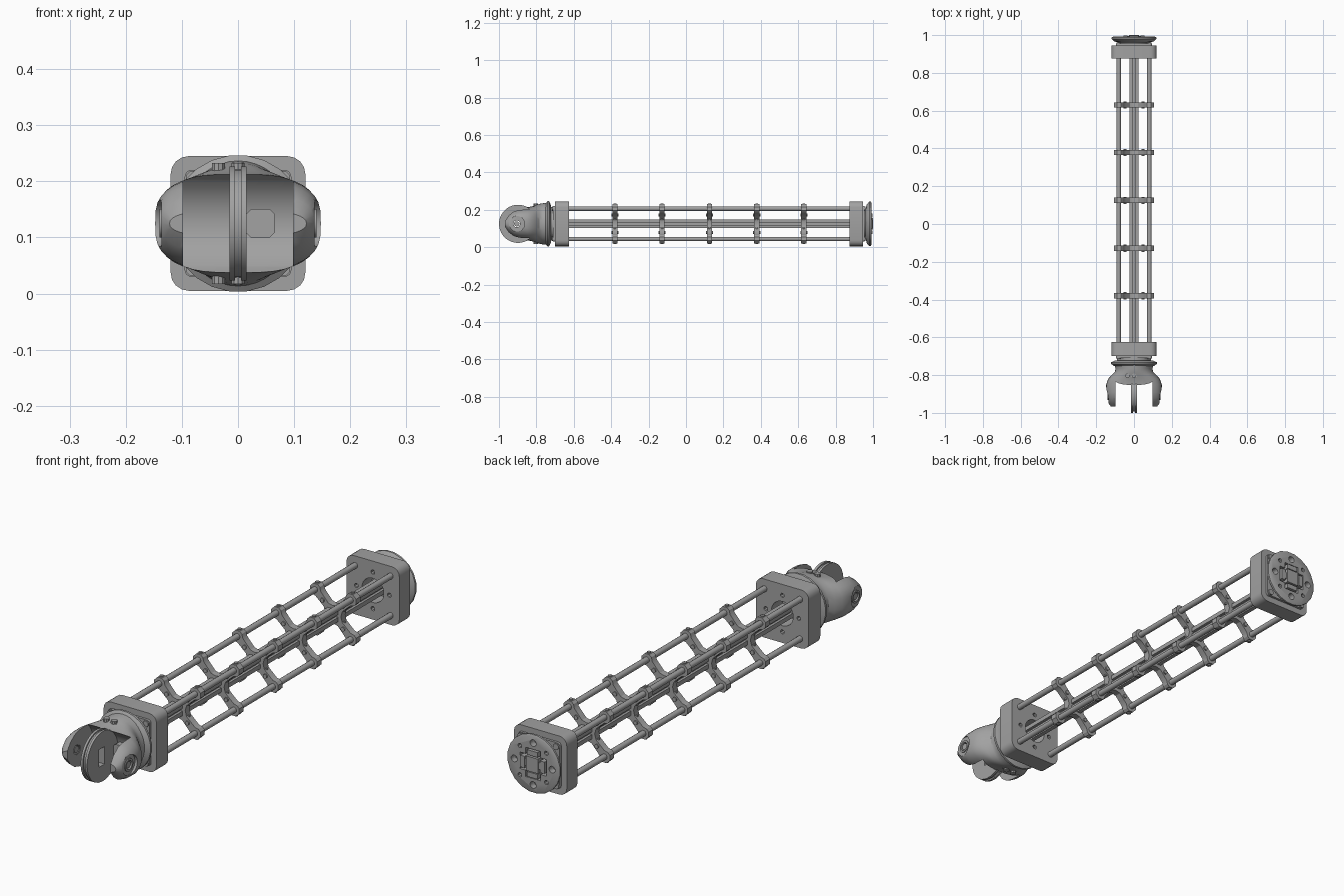
import bpy, bmesh, math

if "Cube" in bpy.data.objects:
    bpy.data.objects.remove(bpy.data.objects["Cube"])

H = 0.125  # height of the long axis

grey = bpy.data.materials.new("plain_grey")
grey.use_nodes = True
grey.diffuse_color = (0.36, 0.36, 0.36, 1)
grey.node_tree.nodes["Principled BSDF"].inputs["Base Color"].default_value = grey.diffuse_color


def loft(name, rings):
    """Skin a list of equal rings and cap both ends."""
    bm = bmesh.new()
    rows = [[bm.verts.new((x, y, z + H)) for x, y, z in ring] for ring in rings]
    n = len(rows[0])
    for a, b in zip(rows, rows[1:]):
        for i in range(n):
            j = (i + 1) % n
            bm.faces.new((a[i], a[j], b[j], b[i]))
    bm.faces.new(rows[0][::-1])
    bm.faces.new(rows[-1])
    bmesh.ops.recalc_face_normals(bm, faces=bm.faces)
    mesh = bpy.data.meshes.new(name)
    bm.to_mesh(mesh)
    bm.free()
    mesh.materials.append(grey)
    ob = bpy.data.objects.new(name, mesh)
    bpy.context.collection.objects.link(ob)
    return ob


def prism(name, pts, t0, t1, axis="y"):
    place = {"y": lambda u, v, t: (u, t, v),
             "x": lambda u, v, t: (t, u, v),
             "z": lambda u, v, t: (u, v, t)}[axis]
    return loft(name, [[place(u, v, t) for u, v in pts] for t in (t0, t1)])


def circle(r, cu=0, cv=0, n=16):
    return [(cu + r * math.cos(2 * math.pi * (i + .5) / n),
             cv + r * math.sin(2 * math.pi * (i + .5) / n)) for i in range(n)]


def rect(hu, hv, cu=0, cv=0):
    return [(cu + hu, cv + hv), (cu - hu, cv + hv), (cu - hu, cv - hv), (cu + hu, cv - hv)]


def lathe(name, profile, n=24):
    return loft(name, [[(u, y, v) for u, v in circle(r, n=n)] for r, y in profile])


def rounded_square(half, r, steps=4):
    pts = []
    for q, (sx, sy) in enumerate([(1, 1), (-1, 1), (-1, -1), (1, -1)]):
        for k in range(steps + 1):
            a = (q + k / steps) * math.pi / 2
            pts.append((sx * (half - r) + r * math.cos(a), sy * (half - r) + r * math.sin(a)))
    return pts


def cut(ob, *cutters):
    bpy.context.view_layer.objects.active = ob
    for c in cutters:
        m = ob.modifiers.new("cut", "BOOLEAN")
        m.operation, m.solver, m.object = "DIFFERENCE", "EXACT", c
        bpy.ops.object.modifier_apply(modifier=m.name)
        bpy.data.objects.remove(c)


CARDINAL = [(1, 0), (0, 1), (-1, 0), (0, -1)]
CORNERS = [(1, 1), (-1, 1), (-1, -1), (1, -1)]

# End blocks with shaft hole, mounting plate and corner screws
for name, inner, outer in (("front", -.625, -.70), ("rear", .875, .945)):
    s = 1 if outer > inner else -1
    block = prism(name + "_block", rounded_square(.12, .032), inner, outer)
    lo, hi = inner - s * .02, outer + s * .02
    cut(block, prism("hole", circle(.05, n=20), lo, hi),
        *[prism("hole", circle(.009, .075 * x, .075 * z, 8), lo, hi) for x, z in CARDINAL])
    prism(name + "_mount_plate", rounded_square(.095, .012), outer - s * .004, outer + s * .01)
    for x, z in CORNERS:
        prism(name + "_mount_screw", circle(.013, x * .081, z * .081, 8), outer, outer + s * .016)

# Four long rods
for x, z in CORNERS:
    prism("long_rod", circle(.012, x * .081, z * .081, 12), -.64, .89)

# Grooved central shaft
prism("shaft_core", rect(.013, .013), -.66, .92)
for x, z in CORNERS:
    prism("shaft_rail", rect(.009, .009, x * .0145, z * .0145), -.66, .92)

# X-shaped spacers clamping the rods
half = [(.036, 0), (.042, .022), (.064, .042), (.08, .056), (.096, .06), (.105, .07), (.105, .09)]
quad = half + [(v, u) for u, v in reversed(half[1:])]
outline = []
for k in range(4):
    c, s = [(1, 0), (0, 1), (-1, 0), (0, -1)][k]
    outline += [(u * c - v * s, u * s + v * c) for u, v in quad]
for y in (-.38, -.128, .125, .378, .63):
    prism("spacer", outline, y - .014, y + .014)
    for x, z in CORNERS:
        prism("spacer_screw", circle(.009, x * .047, z * .047, 8), y - .019, y + .019)
        prism("spacer_side_screw", circle(.008, x * .04, y, 8), z * .02, z * .05, "z")
        prism("spacer_clamp_screw", circle(.008, x * .081, y, 8), z * .09, z * .109, "z")

# Rear coupling flange with bolt holes and cross-shaped socket
rear = lathe("rear_flange", [(.08, .95), (.08, .96), (.106, .967), (.12, .98), (.12, .988), (.112, .992)], 20)
cut(rear,
    *[prism("hole", circle(.014, .086 * x, .086 * z, 12), .965, 1.02) for x, z in CARDINAL],
    *[prism("hole", circle(.009, .06 * x, .06 * z, 8), .965, 1.02) for x, z in CORNERS],
    prism("socket", rect(.06, .034), .97, 1.02),
    prism("socket", rect(.034, .06), .97, 1.02))
for x, z in CARDINAL:
    prism("socket_lug", rect(.01 + .014 * abs(z), .01 + .014 * abs(x), x * .045, z * .045), .965, .997)
prism("socket_key", rect(.027, .03), .965, 1.0)
prism("socket_key_bar", rect(.044, .014), .965, .994)

# Front coupling flange
lathe("front_neck", [(.09, -.70), (.09, -.728), (.1, -.732)])
lathe("front_flange", [(.10, -.722), (.122, -.732), (.122, -.741), (.106, -.752)])


# Fork body: flattened rings that flare into two rounded ears
def oval(a, b, y, p=2.5, n=40):
    pts = []
    for i in range(n):
        t = 2 * math.pi * i / n
        c, s = math.cos(t), math.sin(t)
        pts.append((a * math.copysign(abs(c) ** (2 / p), c), y, b * math.copysign(abs(s) ** (2 / p), s)))
    return pts


sections = [(.105, .112, -.742, 2), (.098, .11, -.765, 2), (.101, .107, -.782, 2.1), (.118, .101, -.80, 2.3),
            (.137, .094, -.82, 2.5), (.147, .088, -.85, 2.8), (.149, .085, -.89, 2.8), (.146, .076, -.92, 2.8),
            (.136, .056, -.948, 2.6), (.122, .025, -.967, 2.4)]
fork = loft("fork_body", [oval(a, b, y, p) for a, b, y, p in sections])
arc = [math.radians(-90 + 10 * k) for k in range(19)]
slot = [(-.9 + .1 * math.cos(a), .1 * math.sin(a)) for a in arc] + [(-1.05, .1), (-1.05, -.1)]
cut(fork, prism("slot", slot, -.098, .098, "x"))
for s in (-1, 1):
    cut(fork, prism("recess", circle(.042, -.905, 0, 20), s * .136, s * .2, "x"),
        prism("bore", circle(.022, -.905, 0), s * .08, s * .2, "x"))
    prism("pivot_pin", circle(.014, -.905, 0, 12), s * .1, s * .136, "x")
    bore_ring = prism("pivot_bush", circle(.026, -.905, 0), s * .1, s * .14, "x")
    cut(bore_ring, prism("bore", circle(.018, -.905, 0), s * .08, s * .2, "x"))

# Centre tongue: two thin discs around a smaller core, with a pivot hole
for name, x0, x1, r in (("tongue_left", .005, .015, .102), ("tongue_right", -.015, -.005, .102),
                        ("tongue_core", -.006, .006, .096)):
    disc = prism(name, circle(r, -.898, 0, 32), x0, x1, "x")
    cut(disc, prism("hole", rect(.018, .036, -.905, 0), -.05, .05, "x"))
prism("tongue_root", rect(.02, .1, -.79, 0), -.015, .015, "x")

# Connector and top screws on the fork
prism("connector", rounded_square(.026, .01, 1), -.83, -.79).location.x = .04
for x in (0, -.035):
    prism("fork_screw", circle(.012, x, -.803, 10), .085, .108, "z")
    prism("fork_screw_low", circle(.012, x, -.803, 10), -.108, -.085, "z")

# Smooth rounded surfaces, keep edges sharp
bpy.ops.object.select_all(action="DESELECT")
for ob in bpy.context.collection.objects:
    if ob.type == "MESH":
        ob.select_set(True)
        bpy.context.view_layer.objects.active = ob
bpy.ops.object.shade_smooth_by_angle(angle=math.radians(32))
